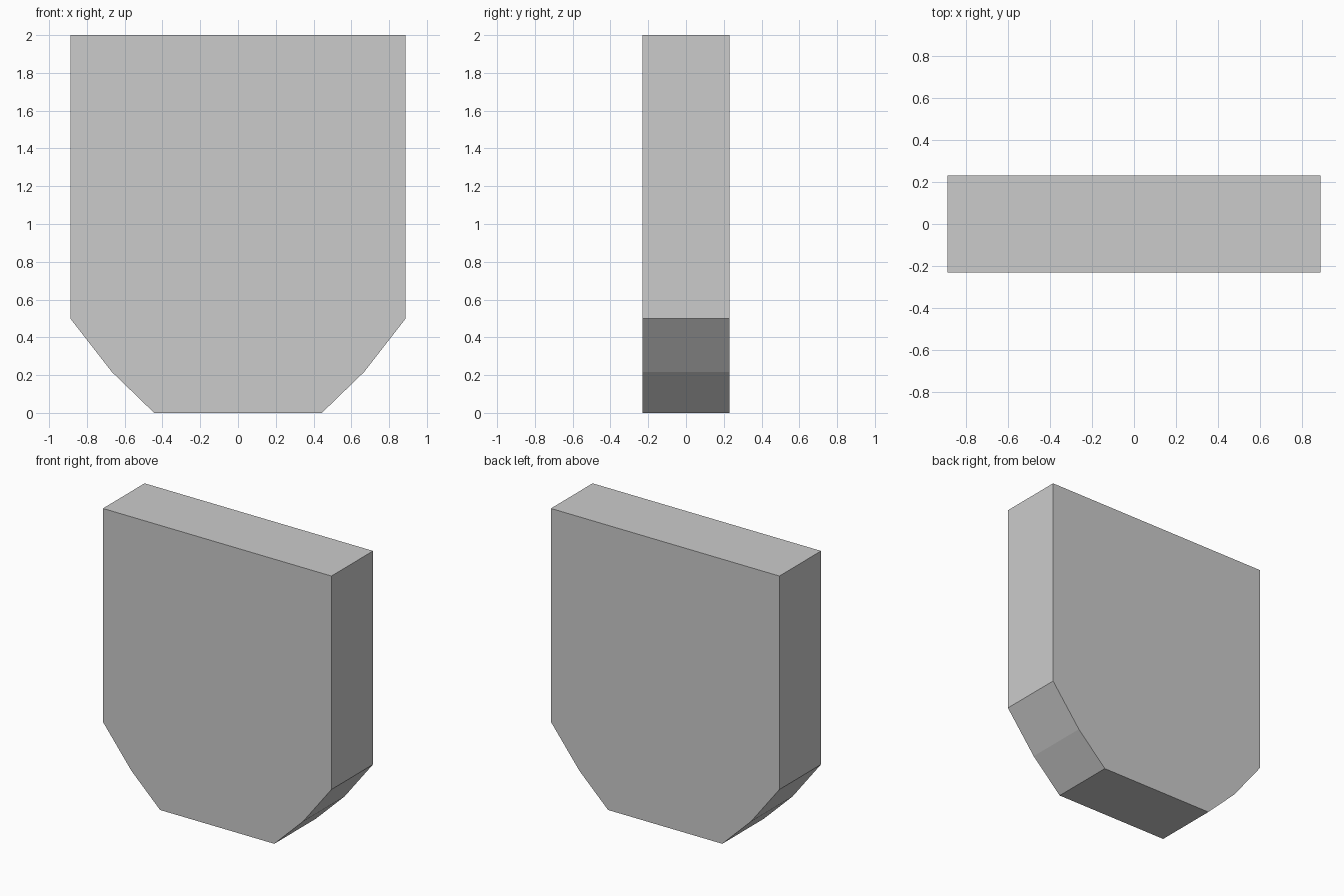
import bpy, bmesh

if "Cube" in bpy.data.objects:
    bpy.data.objects.remove(bpy.data.objects["Cube"])

HALF_DEPTH = 0.231

# Right half of the front outline, bottom to top, mirrored to the left
half = [(0.444, 0.0), (0.667, 0.216), (0.888, 0.5), (0.888, 2.0)]
outline = half + [(-x, z) for x, z in reversed(half)]

# Slab: front face extruded straight back
bm = bmesh.new()
face = bm.faces.new([bm.verts.new((x, -HALF_DEPTH, z)) for x, z in outline])
result = bmesh.ops.extrude_face_region(bm, geom=[face], use_keep_orig=True)
back = [g for g in result["geom"] if isinstance(g, bmesh.types.BMVert)]
bmesh.ops.translate(bm, verts=back, vec=(0, 2 * HALF_DEPTH, 0))
bmesh.ops.recalc_face_normals(bm, faces=bm.faces)

mesh = bpy.data.meshes.new("tapered_slab")
bm.to_mesh(mesh)
bm.free()
bpy.context.collection.objects.link(bpy.data.objects.new("tapered_slab", mesh))
